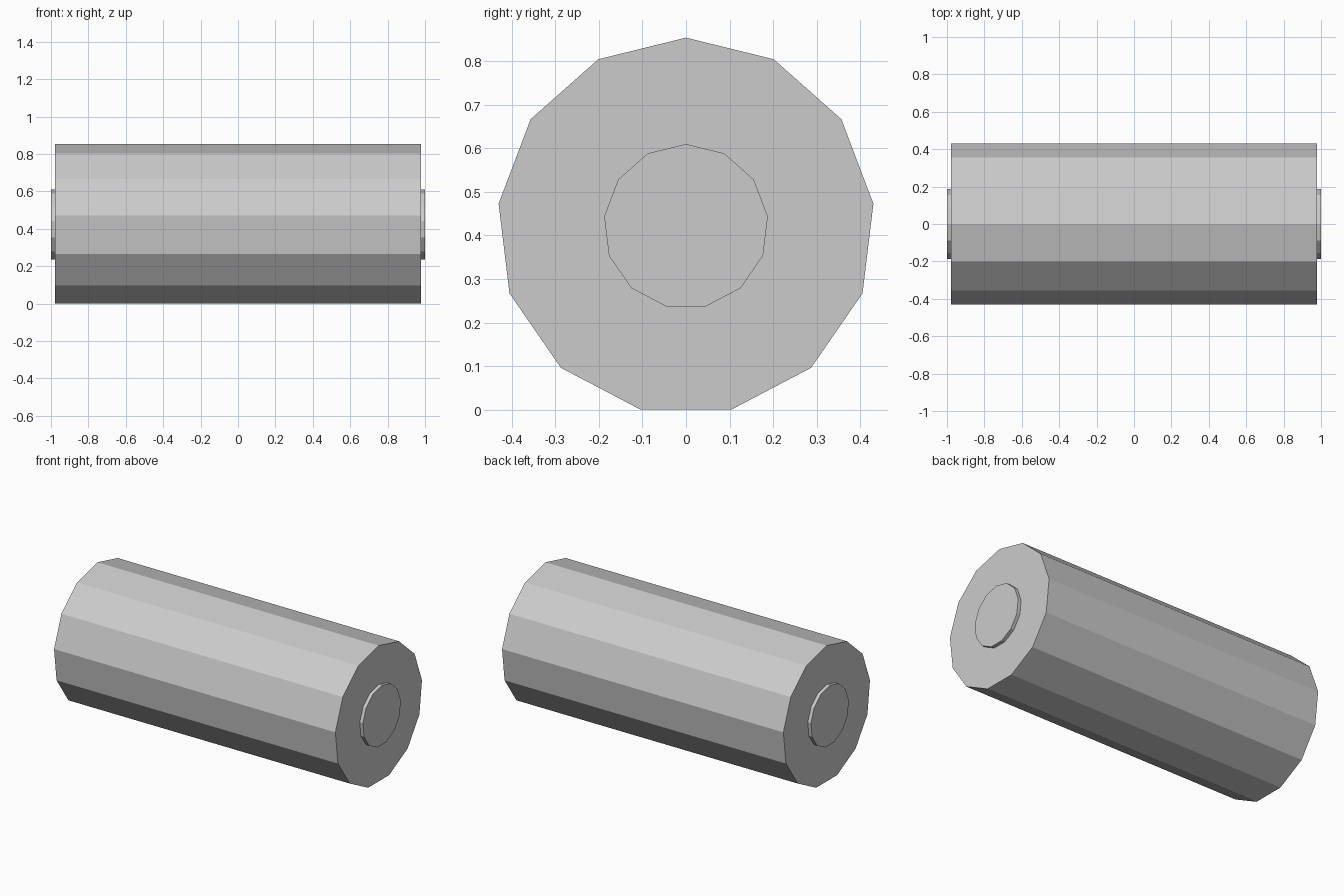
import bpy, bmesh
from math import sin, cos, pi

if "Cube" in bpy.data.objects:
    bpy.data.objects.remove(bpy.data.objects["Cube"])

SIDES = 13
R_BODY, R_BOSS = 0.433, 0.189
X_BODY, X_END = 0.978, 1.0
Z_AXIS = R_BODY * cos(pi / SIDES)  # bottom facet rests on the ground

# Stepped roller profile (x, radius): end boss, body, end boss
profile = [(-X_END, R_BOSS), (-X_BODY, R_BOSS), (-X_BODY, R_BODY),
           (X_BODY, R_BODY), (X_BODY, R_BOSS), (X_END, R_BOSS)]

bm = bmesh.new()
# One ring per profile point, with a vertex at the top
rings = [[bm.verts.new((x, r * sin(2 * pi * i / SIDES),
                        Z_AXIS + r * cos(2 * pi * i / SIDES)))
          for i in range(SIDES)] for x, r in profile]

# Walls between neighbouring rings
for a, b in zip(rings, rings[1:]):
    for i in range(SIDES):
        j = (i + 1) % SIDES
        bm.faces.new((a[i], a[j], b[j], b[i]))

# Flat end caps
bm.faces.new(rings[0])
bm.faces.new(rings[-1])
bmesh.ops.recalc_face_normals(bm, faces=bm.faces)

mesh = bpy.data.meshes.new("roller")
bm.to_mesh(mesh)
bm.free()
bpy.context.collection.objects.link(bpy.data.objects.new("roller", mesh))
